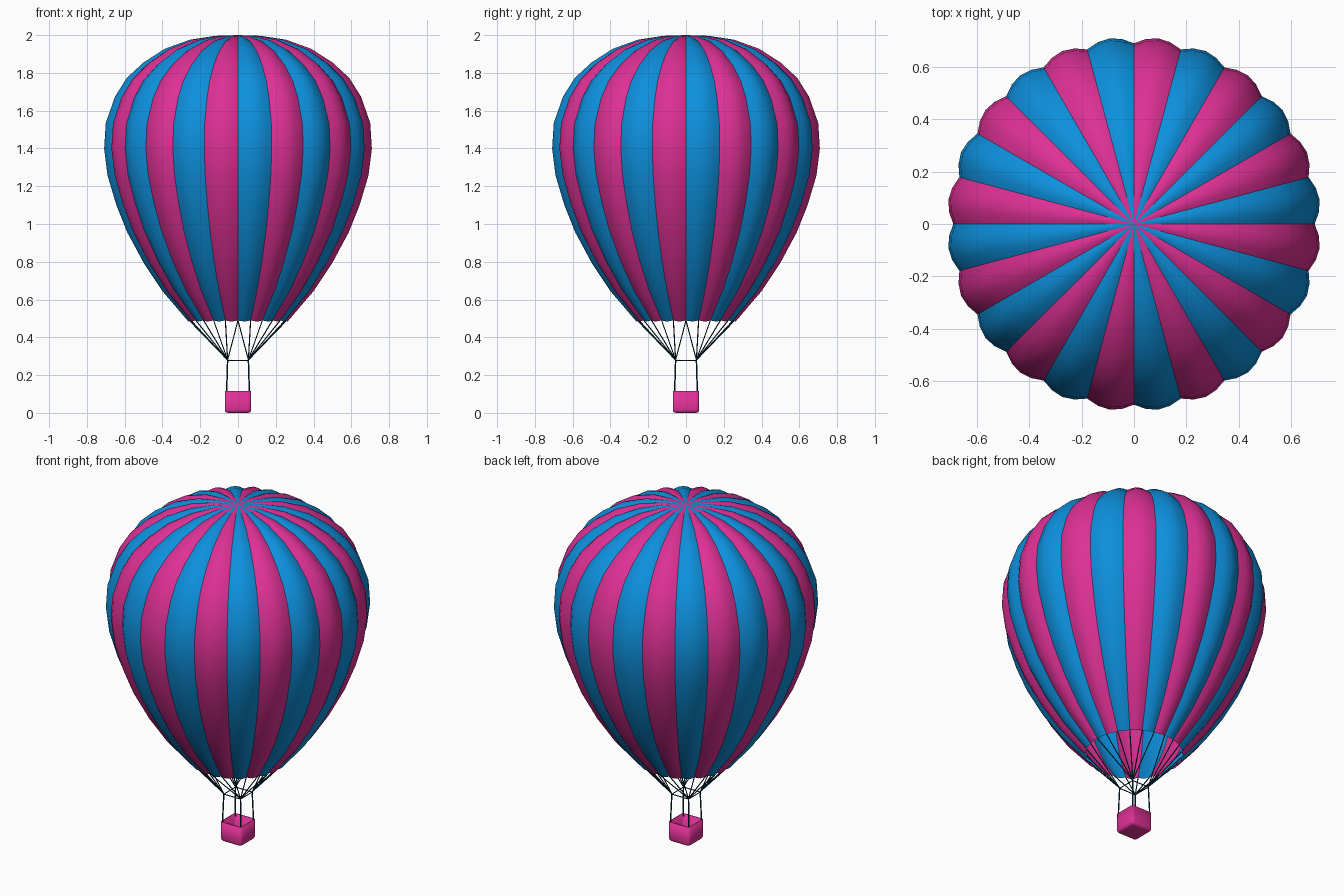
import bpy, bmesh
from math import sin, cos, pi, radians, hypot

if "Cube" in bpy.data.objects:
    bpy.data.objects.remove(bpy.data.objects["Cube"])

GORES, SEG = 24, 4


def material(name, rgb):
    m = bpy.data.materials.new(name)
    m.diffuse_color = (*rgb, 1)
    m.use_nodes = True
    m.node_tree.nodes["Principled BSDF"].inputs["Base Color"].default_value = m.diffuse_color
    return m


pink = material("pink", (0.73, 0.03, 0.30))
blue = material("blue", (0.004, 0.28, 0.72))
dark = material("rope_dark", (0.002, 0.03, 0.06))


def finish(bm, name, mats, angle):
    mesh = bpy.data.meshes.new(name)
    bm.to_mesh(mesh)
    bm.free()
    ob = bpy.data.objects.new(name, mesh)
    bpy.context.collection.objects.link(ob)
    for m in mats:
        mesh.materials.append(m)
    bpy.ops.object.select_all(action='DESELECT')
    bpy.context.view_layer.objects.active = ob
    ob.select_set(True)
    bpy.ops.object.shade_smooth_by_angle(angle=radians(angle))
    return ob


# Envelope: seam profile (radius, height) from mouth to crown, gores puffed along the normal
profile = [(.258, .49), (.39, .65), (.487, .80), (.573, .965), (.629, 1.11),
           (.673, 1.262), (.69, 1.40), (.682, 1.53), (.636, 1.665), (.578, 1.76),
           (.495, 1.84), (.385, 1.915), (.254, 1.967), (.12, 1.992), (0, 2.0)]
bm = bmesh.new()
rings = []
n = GORES * SEG
for i, (r, z) in enumerate(profile[:-1]):
    (r0, z0), (r1, z1) = profile[max(i - 1, 0)], profile[i + 1]
    length = hypot(r1 - r0, z1 - z0)
    nr, nz = (z1 - z0) / length, -(r1 - r0) / length
    ring = []
    for k in range(n):
        puff = .036 * r * sin(pi * (k % SEG) / SEG)
        a = 2 * pi * k / n
        rr = r + puff * nr
        ring.append(bm.verts.new((rr * cos(a), rr * sin(a), z + puff * nz)))
    rings.append(ring)
crown = bm.verts.new((0, 0, profile[-1][1]))
for k in range(n):
    j, colour = (k + 1) % n, (k // SEG) % 2
    for lo, hi in zip(rings, rings[1:]):
        bm.faces.new((lo[k], lo[j], hi[j], hi[k])).material_index = colour
    bm.faces.new((rings[-1][k], rings[-1][j], crown)).material_index = colour
finish(bm, "envelope", [blue, pink], 30)

# Basket: open rounded box with thin walls
bm = bmesh.new()
bmesh.ops.create_cube(bm, size=1)
bmesh.ops.scale(bm, vec=(.14, .14, .115), verts=bm.verts)
bmesh.ops.translate(bm, vec=(0, 0, .0575), verts=bm.verts)
bmesh.ops.delete(bm, geom=[f for f in bm.faces if f.normal.z > .9], context='FACES')
edges = [e for e in bm.edges if not e.is_boundary]
bmesh.ops.bevel(bm, geom=edges, offset=.016, segments=3, profile=.5, affect='EDGES')
basket = finish(bm, "basket", [pink], 40)
wall = basket.modifiers.new("wall", 'SOLIDIFY')
wall.thickness, wall.offset = .008, -1


def ropes(name, lines, radius, cyclic=False):
    cu = bpy.data.curves.new(name, 'CURVE')
    cu.dimensions = '3D'
    cu.bevel_depth, cu.bevel_resolution, cu.use_fill_caps = radius, 1, True
    for pts in lines:
        sp = cu.splines.new('POLY')
        sp.points.add(len(pts) - 1)
        for p, co in zip(sp.points, pts):
            p.co = (*co, 1)
        sp.use_cyclic_u = cyclic
    cu.materials.append(dark)
    ob = bpy.data.objects.new(name, cu)
    bpy.context.collection.objects.link(ob)


# Rigging: seam ropes gather at four corners, then uprights drop to the basket
corners = [(sx * .055, sy * .055) for sx, sy in ((1, 1), (-1, 1), (-1, -1), (1, -1))]
r, z = profile[0]
seam_lines = []
for g in range(GORES):
    a = 2 * pi * g / GORES
    seam_lines.append([(r * cos(a), r * sin(a), z), (*corners[g // 6], .28)])
ropes("envelope_ropes", seam_lines, .003)
ropes("basket_uprights", [[(x, y, .28), (x * 1.1, y * 1.1, .10)] for x, y in corners], .004)
ropes("rope_frame", [[(x, y, .278) for x, y in corners]], .003, True)
